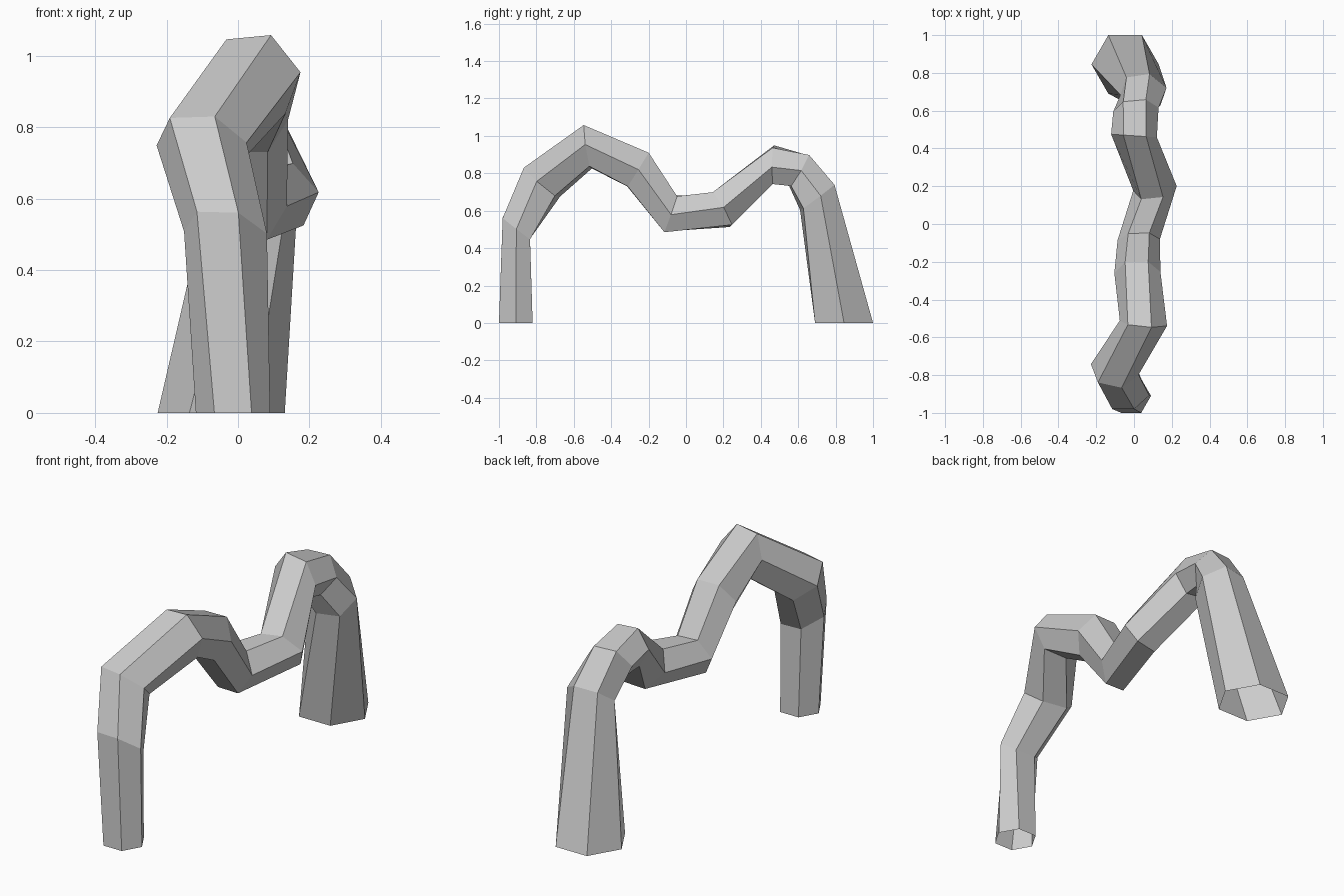
import bpy, bmesh
from mathutils import Vector as V

# Hexagonal stations along the bent tube: centre, half-width to a side corner, centre to outer flat
STATIONS = [
    ((-.014, -.91, 0), (.104, 0, 0), (0, -.09, 0)),
    ((-.035, -.907, .505), (.116, 0, -.003), (-.022, -.073, .057)),
    ((-.102, -.77, .753), (.126, -.028, .004), (-.026, -.083, .075)),
    ((.050, -.525, .942), (.125, -.014, .012), (-.020, -.015, .110)),
    ((.018, -.257, .820), (.122, .003, 0), (-.004, .056, .090)),
    ((.025, -.083, .583), (.112, .003, -.004), (0, .034, .096)),
    ((.111, .189, .606), (.115, .012, .012), (-.015, -.052, .087)),
    ((0, .467, .846), (.121, -.008, -.013), (.004, 0, .097)),
    ((.010, .605, .815), (.120, .011, 0), (-.007, .048, .083)),
    ((.050, .702, .671), (.122, .018, .009), (-.029, .083, .063)),
    ((-.047, .845, 0), (.178, 0, 0), (0, .155, 0)),
]


def hex_ring(bm, centre, side, out):
    c, s, u = V(centre), V(side), V(out)
    corners = (s, u + s / 2, u - s / 2, -s, -u - s / 2, -u + s / 2)
    return [bm.verts.new(c + p) for p in corners]


# Open-ended arch skin bridging neighbouring stations
bm = bmesh.new()
rings = [hex_ring(bm, *st) for st in STATIONS]
for a, b in zip(rings, rings[1:]):
    for i in range(6):
        j = (i + 1) % 6
        bm.faces.new((a[i], b[i], b[j], a[j]))
bmesh.ops.recalc_face_normals(bm, faces=bm.faces)
mesh = bpy.data.meshes.new("double_arch_tube")
bm.to_mesh(mesh)
bm.free()
arch = bpy.data.objects.new("double_arch_tube", mesh)
bpy.context.collection.objects.link(arch)
